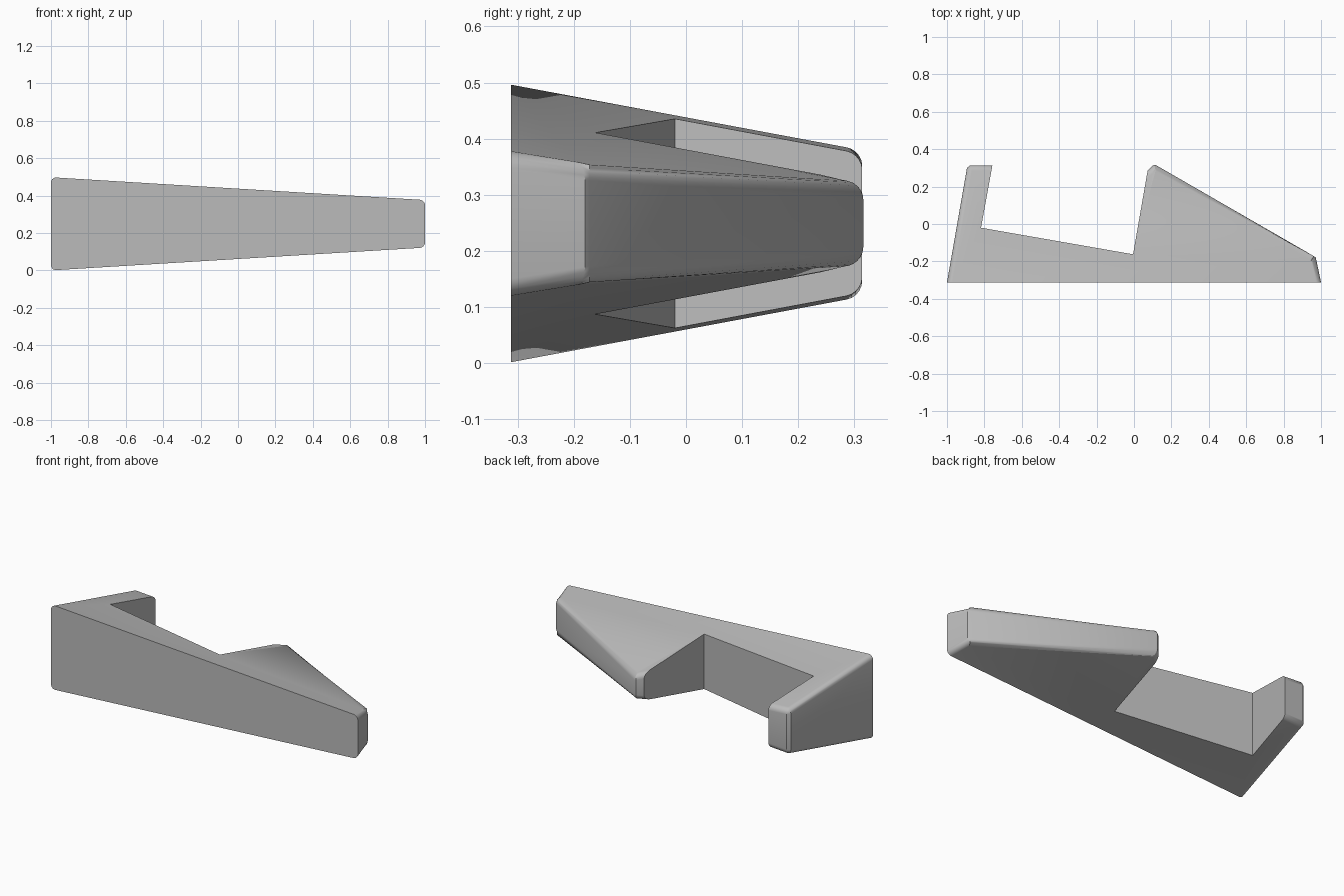
import bpy
import bmesh
import math

cube = bpy.data.objects.get("Cube")
if cube:
    bpy.data.objects.remove(cube, do_unlink=True)

grey = bpy.data.materials.new("plain grey")
grey.use_nodes = True
colour = (0.5, 0.5, 0.5, 1)
grey.diffuse_color = colour
grey.node_tree.nodes["Principled BSDF"].inputs["Base Color"].default_value = colour

# Plan outline, counter-clockwise from the front left corner
outline = [
    (-1, -0.312), (1, -0.312), (0.972, -0.18), (0.962, -0.172),
    (0.115, 0.316), (0.105, 0.316), (0.073, 0.286),
    (-0.005, -0.162), (-0.818, -0.02), (-0.757, 0.314),
    (-0.876, 0.314), (-0.893, 0.3),
]
# Outer sides whose upper and lower edges are rounded
rounded_sides = {1, 2, 3, 4, 5, 9, 10, 11}
MID_Z = 0.249


def half_height(x, y):
    """The slab thins towards the narrow end and towards the back."""
    return 0.249 - 0.061 * (x + 1) - 0.176 * (y + 0.312)


# Tapered slab
bm = bmesh.new()
top = [bm.verts.new((x, y, MID_Z + half_height(x, y))) for x, y in outline]
bottom = [bm.verts.new((x, y, MID_Z - half_height(x, y))) for x, y in outline]
bm.faces.new(top)
bm.faces.new(bottom[::-1])
count = len(outline)
for i in range(count):
    j = (i + 1) % count
    bm.faces.new((bottom[i], bottom[j], top[j], top[i]))

# Rounded outer rims
rims = [bm.edges.get((ring[i], ring[(i + 1) % count]))
        for ring in (top, bottom) for i in rounded_sides]
bmesh.ops.bevel(bm, geom=rims, offset=0.028, offset_type='OFFSET',
                segments=5, profile=0.5, affect='EDGES', clamp_overlap=False)
bmesh.ops.recalc_face_normals(bm, faces=bm.faces)

mesh = bpy.data.meshes.new("tapered_bracket")
bm.to_mesh(mesh)
bm.free()
mesh.materials.append(grey)
bracket = bpy.data.objects.new("tapered_bracket", mesh)
bpy.context.collection.objects.link(bracket)

bpy.ops.object.select_all(action='DESELECT')
bracket.select_set(True)
bpy.context.view_layer.objects.active = bracket
bpy.ops.object.shade_smooth_by_angle(angle=math.radians(35))
